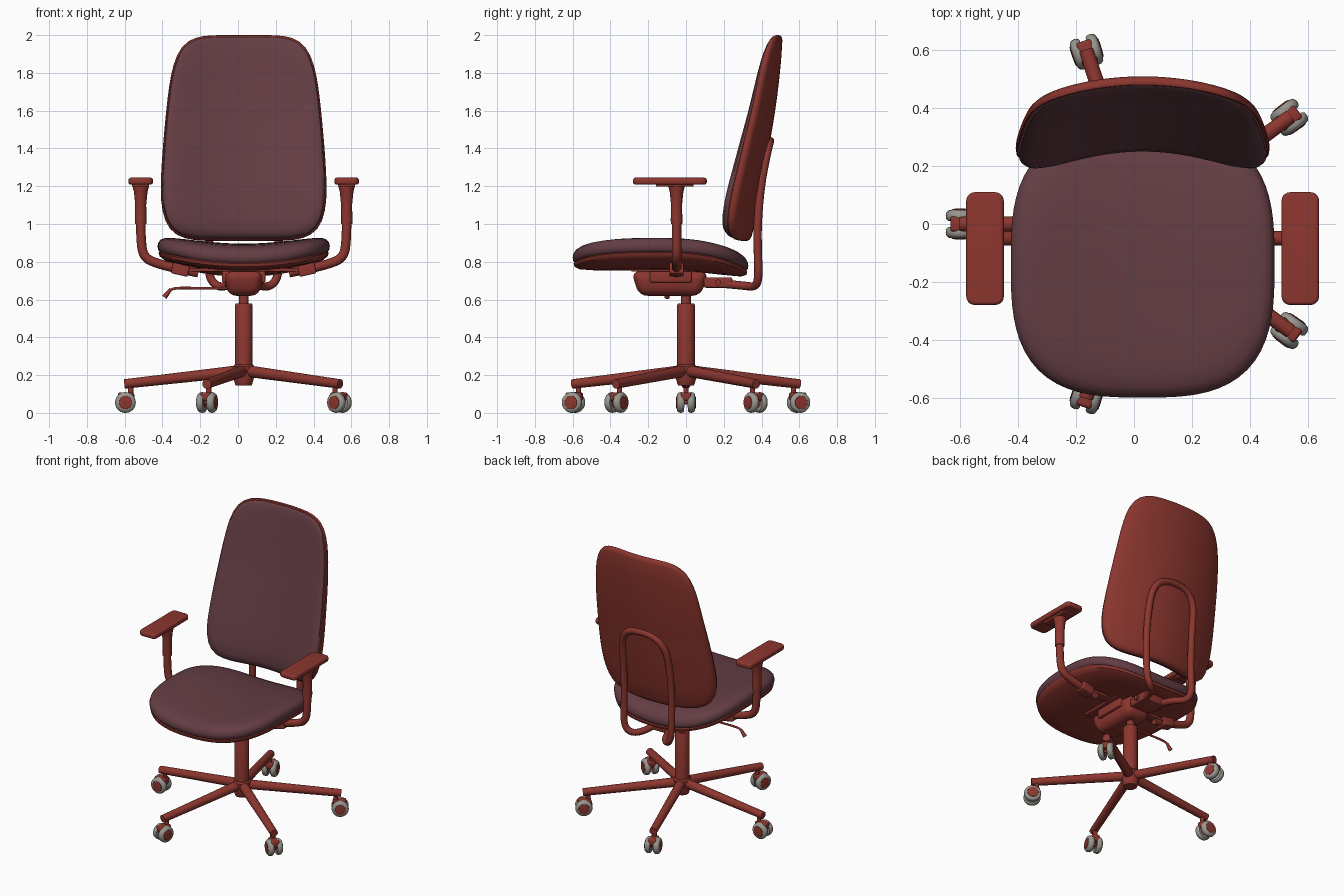
import bpy, bmesh, math
from mathutils import Matrix, Vector

if "Cube" in bpy.data.objects:
    bpy.data.objects.remove(bpy.data.objects["Cube"], do_unlink=True)

CX = 0.03  # the column stands slightly off the middle


def material(name, rgb):
    m = bpy.data.materials.new(name)
    m.use_nodes = True
    m.diffuse_color = (*rgb, 1)
    bsdf = next(n for n in m.node_tree.nodes if n.type == 'BSDF_PRINCIPLED')
    bsdf.inputs["Base Color"].default_value = (*rgb, 1)
    bsdf.inputs["Roughness"].default_value = 0.6
    return m


RED = material("brick red", (0.265, 0.037, 0.028))
MAUVE = material("mauve fabric", (0.127, 0.047, 0.057))
GREY = material("warm grey", (0.32, 0.31, 0.275))


def finish(name, mesh, mat, matrix=None):
    mesh.materials.clear()
    mesh.materials.append(mat)
    if matrix is not None:
        mesh.transform(matrix)
    mesh.shade_smooth()
    mesh.set_sharp_from_angle(angle=math.radians(40))
    ob = bpy.data.objects.new(name, mesh)
    bpy.context.collection.objects.link(ob)


def from_bm(name, bm, mat, matrix=None):
    bmesh.ops.remove_doubles(bm, verts=bm.verts, dist=1e-5)
    bmesh.ops.recalc_face_normals(bm, faces=bm.faces)
    mesh = bpy.data.meshes.new(name)
    bm.to_mesh(mesh)
    bm.free()
    finish(name, mesh, mat, matrix)


def loft(name, rings, mat, matrix=None, closed=False):
    """Skin a list of rings of points."""
    bm = bmesh.new()
    rows = [[bm.verts.new(p) for p in ring] for ring in rings]
    pairs = list(zip(rows, rows[1:])) + ([(rows[-1], rows[0])] if closed else [])
    for a, b in pairs:
        for i in range(len(a)):
            j = (i + 1) % len(a)
            bm.faces.new((a[i], a[j], b[j], b[i]))
    from_bm(name, bm, mat, matrix)


def pad(name, profile, power, warp, mat, n=80):
    """Rounded-square pad: profile of (scale, height), bent by warp(u, v, h)."""
    def outline(t):
        c, s = math.cos(t), math.sin(t)
        r = (abs(c) ** power + abs(s) ** power) ** (-1 / power)
        return r * c, r * s
    plan = [outline(2 * math.pi * i / n) for i in range(n)]
    loft(name, [[warp(k * u, k * v, h) for u, v in plan] for k, h in profile], mat)


def lathe(name, profile, mat, matrix=None, n=28, closed=False):
    """Turn (radius, height) pairs about local z."""
    rings = [[(r * math.cos(2 * math.pi * i / n), r * math.sin(2 * math.pi * i / n), h)
              for i in range(n)] for r, h in profile]
    loft(name, rings, mat, matrix, closed)


def rod(name, p, q, r1, r2, mat, matrix=None):
    p, q = Vector(p), Vector(q)
    place = Matrix.Translation(p) @ (q - p).to_track_quat('Z', 'Y').to_matrix().to_4x4()
    length = (q - p).length
    lathe(name, [(0, 0), (r1, 0), (r2, length), (0, length)], mat,
          place if matrix is None else matrix @ place)


def box(name, centre, size, mat, bevel=0.01, matrix=None, taper=1, upright=0):
    """Bevelled block; taper shrinks the bottom, upright rounds the vertical corners."""
    bm = bmesh.new()
    bmesh.ops.create_cube(bm, size=1)
    for v in bm.verts:
        k = taper if v.co.z < 0 else 1
        v.co = Vector((v.co.x * size[0] * k, v.co.y * size[1] * k, v.co.z * size[2]))
    if upright:
        tall = [e for e in bm.edges if abs(e.verts[0].co.z - e.verts[1].co.z) > 0.001]
        bmesh.ops.bevel(bm, geom=tall, offset=upright, segments=5, affect='EDGES', profile=0.5)
    rim = [e for e in bm.edges if e.calc_face_angle(0) > 0.8]
    bmesh.ops.bevel(bm, geom=rim, offset=bevel, segments=4, affect='EDGES', profile=0.5)
    place = Matrix.Translation(centre)
    from_bm(name, bm, mat, place if matrix is None else matrix @ place)


def tube(name, points, radius, mat):
    cu = bpy.data.curves.new(name, 'CURVE')
    cu.dimensions = '3D'
    cu.bevel_depth, cu.bevel_resolution, cu.use_fill_caps = radius, 4, True
    sp = cu.splines.new('NURBS')
    sp.points.add(len(points) - 1)
    for pt, co in zip(sp.points, points):
        pt.co = (*co, 1)
    sp.use_endpoint_u, sp.order_u, sp.resolution_u = True, 3, 8
    temp = bpy.data.objects.new(name + "_path", cu)
    bpy.context.collection.objects.link(temp)
    dg = bpy.context.evaluated_depsgraph_get()
    mesh = bpy.data.meshes.new_from_object(temp.evaluated_get(dg))
    bpy.data.objects.remove(temp, do_unlink=True)
    finish(name, mesh, mat)


# Seat: dished across its width, falling towards the back
def seat_warp(u, v, h):
    z = 0.80 + h + 0.06 * u * u - 0.045 * max(0, v) ** 2
    return (CX + 0.456 * u, -0.135 + 0.465 * v, z)


pad("seat_cushion", [(0, .096), (.15, .096), (.3, .096), (.5, .095), (.7, .091), (.83, .085),
                     (.92, .074), (.965, .061), (.99, .044), (1, .024), (.995, .006),
                     (.975, -.005), (.9, -.008)], 3, seat_warp, MAUVE)
pad("seat_shell", [(.9, -.004), (.975, -.004), (.988, -.01), (.978, -.026), (.92, -.04),
                   (.7, -.047), (.45, -.047), (.2, -.047), (0, -.047)], 3, seat_warp, RED)


# Backrest: curved around the sitter, leaning back, narrower at the top, fuller at the bottom
def back_warp(u, v, h):
    x = 0.442 * u * (1 - 0.09 * max(0, v + 0.6) ** 1.5)
    if h > 0:
        h *= 1.17 - 0.7 * v
    lean = 0.1 * v - 0.035 * v * v if v > 0 else 0.09 * v + 0.015 * v ** 3
    return (CX + x, 0.42 + lean - (0.55 - 0.07 * v) * x * x - h, 1.455 + 0.545 * v)


pad("backrest_cushion", [(0, .058), (.12, .058), (.25, .058), (.4, .058), (.55, .057), (.75, .053),
                         (.88, .045), (.94, .036), (.972, .024), (.982, .01), (.96, 0), (.9, 0)],
    5.5, back_warp, MAUVE)
pad("backrest_shell", [(.9, .008), (.985, .012), (.996, .008), (1, -.002), (.997, -.013),
                       (.985, -.021), (.95, -.027), (.75, -.028), (.55, -.028), (.4, -.028),
                       (.25, -.028), (.12, -.028), (0, -.028)], 5.5, back_warp, RED)

# Back support: one bent tube, mirrored about the middle
half = [(0.05, 0.12, 0.69), (0.07, 0.3, 0.675), (0.14, 0.37, 0.665), (0.185, 0.385, 0.72),
        (0.185, 0.38, 0.85), (0.185, 0.378, 1.0), (0.182, 0.395, 1.2), (0.17, 0.425, 1.36),
        (0.09, 0.445, 1.44)]
path = [(CX + x, y, z) for x, y, z in half] + [(CX - x, y, z) for x, y, z in reversed(half)]
tube("back_support_tube", path, 0.022, RED)

# Tilt mechanism under the seat
box("mechanism_housing", (CX, -0.085, 0.685), (0.21, 0.41, 0.13), RED, 0.045, taper=0.8)
box("mechanism_collar", (CX, -0.08, 0.72), (0.23, 0.22, 0.06), RED)
box("seat_mounting_plate", (CX, -0.04, 0.757), (0.28, 0.5, 0.018), RED, 0.006)
box("back_support_bracket", (CX, 0.17, 0.69), (0.17, 0.15, 0.055), RED)
rod("bracket_pin", (CX - 0.1, 0.17, 0.69), (CX + 0.1, 0.17, 0.69), 0.016, 0.016, RED)
tube("height_lever", [(CX - 0.08, -0.1, 0.66), (-0.2, -0.1, 0.66), (-0.33, -0.1, 0.662),
                      (-0.36, -0.1, 0.65), (-0.375, -0.1, 0.63)], 0.007, RED)
rod("lever_handle", (-0.355, -0.1, 0.655), (-0.39, -0.1, 0.612), 0.008, 0.014, RED)

# Armrests
for side, s in (("left", 1), ("right", -1)):
    y = -0.05
    tube(side + "_arm_tube", [(CX + s * a, y, z) for a, z in (
        (0.24, 0.742), (0.34, 0.762), (0.44, 0.785), (0.53, 0.82), (0.545, 0.92),
        (0.545, 1.02))], 0.025, RED)
    lathe(side + "_arm_sleeve", [(0, 0), (.03, 0), (.031, .02), (.029, .1), (.036, .17),
                                 (.044, .2), (.044, .205), (0, .205)],
          RED, Matrix.Translation((CX + s * 0.545, y, 1.0)))
    box(side + "_arm_pad_plate", (CX + s * 0.545, -0.06, 1.206), (0.09, 0.2, 0.016), RED, 0.005)
    box(side + "_arm_pad", (CX + s * 0.545, -0.085, 1.227), (0.13, 0.39, 0.036), RED, 0.012,
        upright=0.03)
    tilt = Matrix.Translation((CX + s * 0.335, y, 0.758)) @ Matrix.Rotation(-s * 0.22, 4, 'Y')
    box(side + "_arm_bracket", (0, 0, 0), (0.09, 0.075, 0.058), RED, 0.008, tilt)
    box(side + "_arm_rail", (CX + s * 0.2, y, 0.757), (0.2, 0.06, 0.018), RED, 0.005)

# Gas column and hub
lathe("gas_column", [(0, .2), (.047, .2), (.047, .57), (.042, .58), (.026, .58), (.026, .65),
                     (0, .65)], RED, Matrix.Translation((CX, 0, 0)))
lathe("base_hub", [(0, .145), (.042, .145), (.046, .155), (.056, .19), (.058, .245), (.048, .255),
                   (0, .255)], RED, Matrix.Translation((CX, 0, 0)))

# Five-star base with twin-wheel casters; local x points outwards
tyre = [(.03, -.016), (.046, -.018), (.053, -.012), (.055, 0), (.053, .01), (.046, .018), (.034, .021)]
cap = [(0, -.014), (.031, -.014), (.036, .018), (.034, .023), (.02, .025), (0, .025)]
for i in range(5):
    spoke = Matrix.Translation((CX, 0, 0)) @ Matrix.Rotation(math.pi + i * 2 * math.pi / 5, 4, 'Z')
    tag = str(i + 1)
    rod("base_leg_" + tag, (0.02, 0, 0.222), (0.632, 0, 0.153), 0.031, 0.025, RED, spoke)
    rod("caster_stem_" + tag, (0.598, 0, 0.07), (0.598, 0, 0.15), 0.014, 0.014, RED, spoke)
    box("caster_hood_" + tag, (0.622, 0, 0.086), (0.086, 0.056, 0.046), RED, 0.012, spoke)
    rod("caster_axle_" + tag, (0.628, -0.03, 0.055), (0.628, 0.03, 0.055), 0.01, 0.01, RED, spoke)
    for part, s in (("a", 1), ("b", -1)):
        wheel = (spoke @ Matrix.Translation((0.626, s * 0.028, 0.055))
                 @ Matrix.Rotation(s * 0.02, 4, 'Z') @ Matrix.Rotation(-s * math.pi / 2, 4, 'X'))
        lathe("caster_tyre_" + tag + part, tyre, GREY, wheel, closed=True)
        lathe("caster_cap_" + tag + part, cap, RED, wheel)
